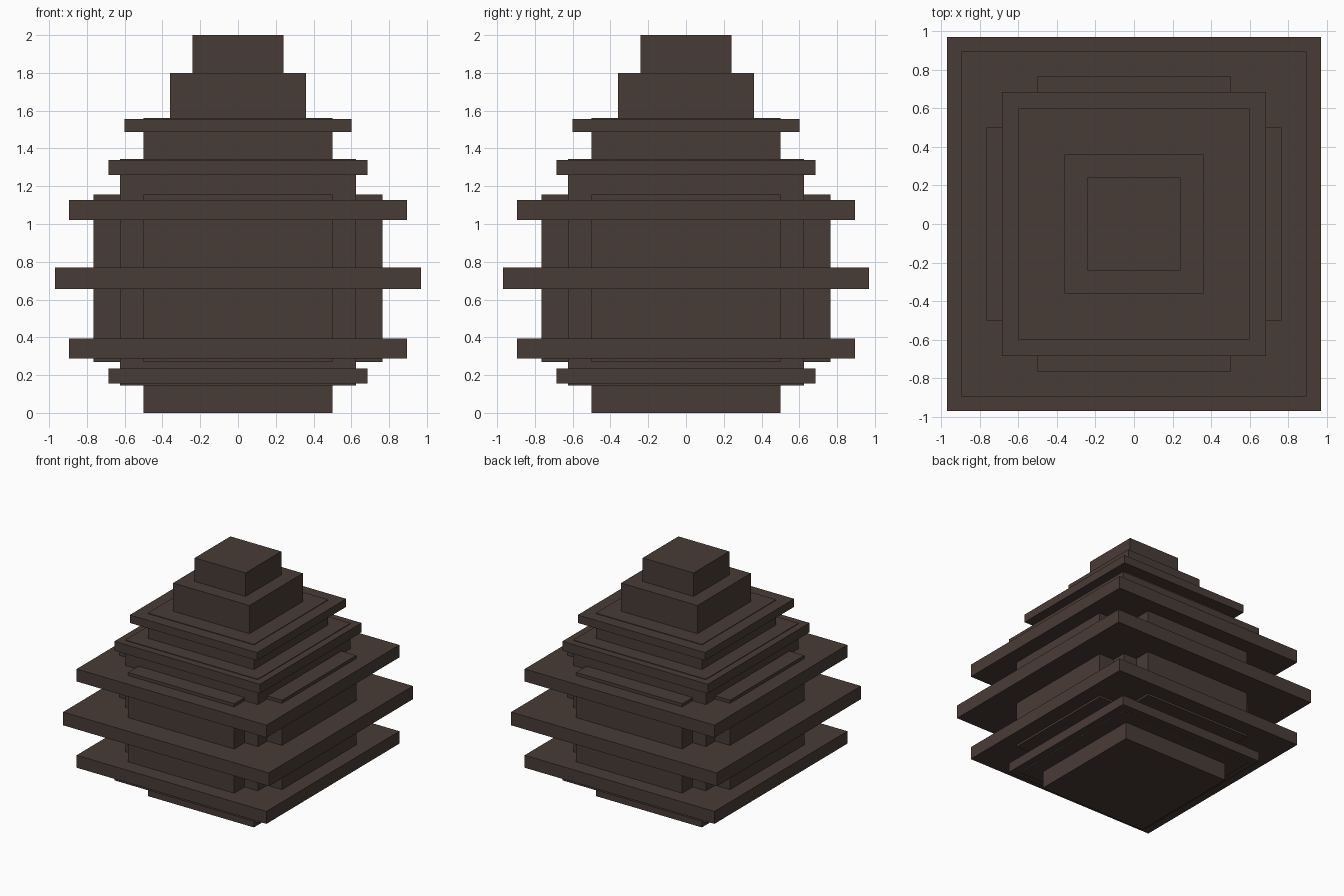
import bpy
import bmesh

cube = bpy.data.objects.get("Cube")
if cube:
    bpy.data.objects.remove(cube, do_unlink=True)

# Single dark brown colour
brown = bpy.data.materials.new("dark_brown")
brown.use_nodes = True
colour = (0.066, 0.045, 0.037, 1)
brown.diffuse_color = colour
shader = brown.node_tree.nodes["Principled BSDF"]
shader.inputs["Base Color"].default_value = colour
shader.inputs["Roughness"].default_value = 0.8


def block(name, half_x, half_y, bottom, top):
    """Centred box given by half widths and a height range."""
    bm = bmesh.new()
    bmesh.ops.create_cube(bm, size=2)
    for v in bm.verts:
        v.co.x *= half_x
        v.co.y *= half_y
        v.co.z = top if v.co.z > 0 else bottom
    mesh = bpy.data.meshes.new(name)
    bm.to_mesh(mesh)
    bm.free()
    mesh.materials.append(brown)
    obj = bpy.data.objects.new(name, mesh)
    bpy.context.collection.objects.link(obj)
    return obj


# Nested body: tall core, wider middle, and two crossing arms
block("core", 0.5, 0.5, 0, 1.56)
block("middle_body", 0.625, 0.625, 0.145, 1.345)
block("cross_arm_x", 0.765, 0.5, 0.27, 1.155)
block("cross_arm_y", 0.5, 0.765, 0.27, 1.155)

# Square plates ringing the body
plates = [
    ("base_plate", 0.685, 0.155, 0.235),
    ("lower_plate", 0.895, 0.287, 0.393),
    ("widest_plate", 0.97, 0.657, 0.77),
    ("upper_plate", 0.895, 1.022, 1.128),
    ("shoulder_plate", 0.685, 1.26, 1.34),
    ("neck_plate", 0.6, 1.487, 1.555),
]
for name, half, bottom, top in plates:
    block(name, half, half, bottom, top)

# Stepped top
block("neck", 0.36, 0.36, 1.54, 1.8)
block("cap", 0.24, 0.24, 1.8, 2.0)
